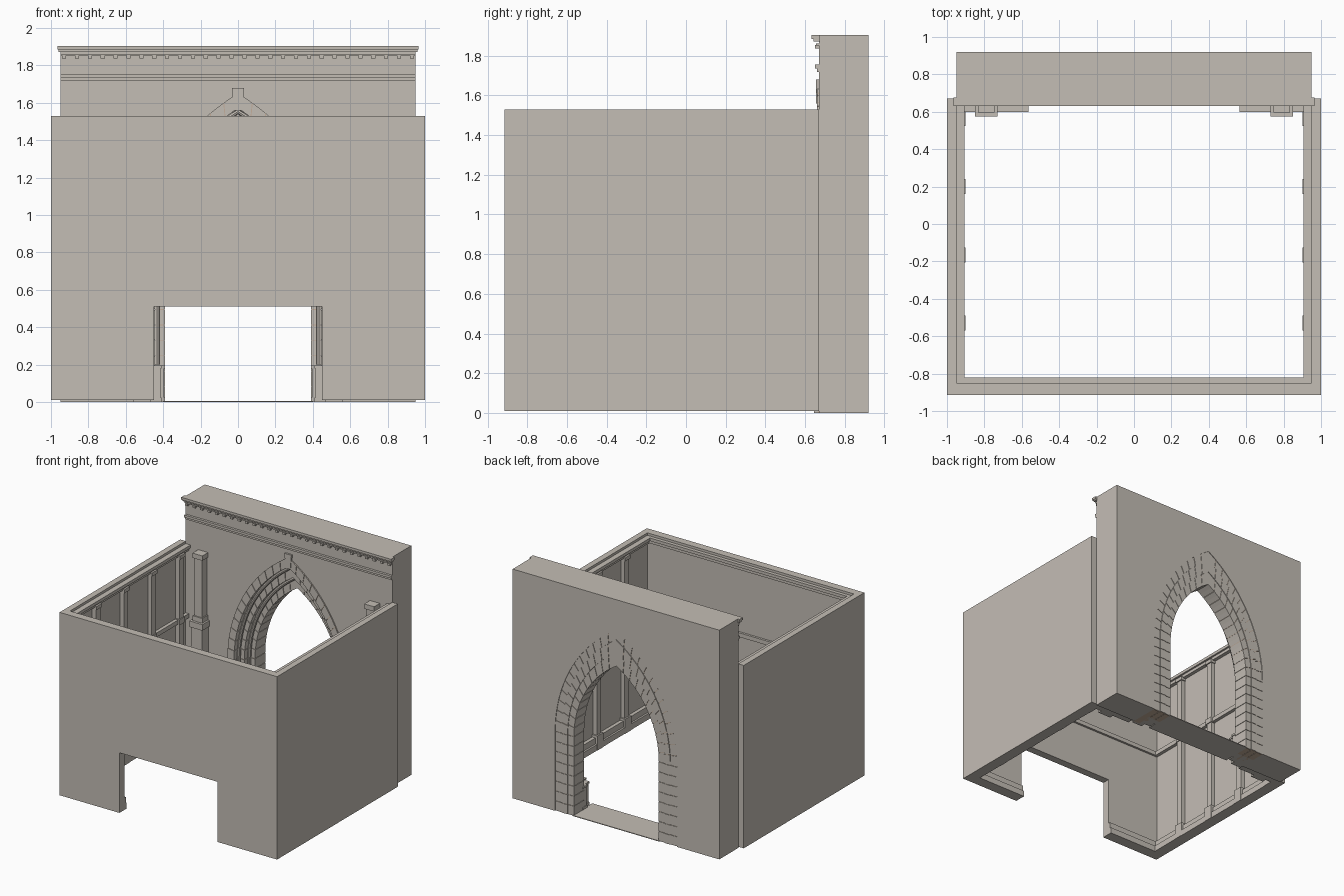
import bpy, bmesh, math

if "Cube" in bpy.data.objects:
    bpy.data.objects.remove(bpy.data.objects["Cube"])

SPRING = 0.66          # height where the pointed arch starts
BACK = 0.92            # rear face of the portal wall
WALL = 0.67            # room-side face of the portal wall

stone = bpy.data.materials.new("stone")
stone.diffuse_color = (0.55, 0.51, 0.46, 1)
stone.use_nodes = True
stone.node_tree.nodes["Principled BSDF"].inputs["Base Color"].default_value = stone.diffuse_color
warm = bpy.data.materials.new("warm_stone")
warm.diffuse_color = (0.55, 0.42, 0.32, 1)
warm.use_nodes = True
warm.node_tree.nodes["Principled BSDF"].inputs["Base Color"].default_value = warm.diffuse_color


def prism(bm, pts, y0, y1):
    """Extrude an x-z outline between two y values."""
    a = [bm.verts.new((x, y0, z)) for x, z in pts]
    b = [bm.verts.new((x, y1, z)) for x, z in pts]
    bm.faces.new(a)
    bm.faces.new(b[::-1])
    n = len(pts)
    for i in range(n):
        j = (i + 1) % n
        bm.faces.new((a[i], b[i], b[j], a[j]))


def box(bm, x0, x1, y0, y1, z0, z1):
    prism(bm, [(x0, z0), (x1, z0), (x1, z1), (x0, z1)], y0, y1)


def finish(name, bm, mirror=False, mat=stone):
    if mirror:
        dup = bmesh.ops.duplicate(bm, geom=bm.verts[:] + bm.edges[:] + bm.faces[:])
        for v in dup["geom"]:
            if isinstance(v, bmesh.types.BMVert):
                v.co.x *= -1
    bmesh.ops.recalc_face_normals(bm, faces=bm.faces)
    me = bpy.data.meshes.new(name)
    bm.to_mesh(me)
    bm.free()
    ob = bpy.data.objects.new(name, me)
    ob.data.materials.append(mat)
    bpy.context.collection.objects.link(ob)
    return ob


def arc(w, h, t0=0.0, t1=1.0, n=16):
    """Right half of a pointed arch of half-width w and rise h."""
    r = (w * w + h * h) / (2 * w)
    c = w - r
    end = math.atan2(h, -c)
    angles = [end * (t0 + (t1 - t0) * i / n) for i in range(n + 1)]
    return [(c + r * math.cos(a), SPRING + r * math.sin(a)) for a in angles]


# half-width and rise of each nested arch line, inner to outer
lines = [(0.39, 0.69), (0.445, 0.80), (0.50, 0.91), (0.56, 0.99)]
fronts = [0.78, 0.72, 0.66]
backs = [0.915, BACK, 0.915]

# portal wall with pointed opening
bm = bmesh.new()
half = arc(*lines[-1])
left = [(-x, z) for x, z in half]
prism(bm, [(0.95, 0), (0.95, 1.905), (-0.95, 1.905), (-0.95, 0), (-0.56, 0)]
      + left + half[-2::-1] + [(0.56, 0)], WALL, BACK)
finish("portal_wall", bm)

# stepped arch orders: a solid core with separate stones over it
for k in range(3):
    inner, outer = lines[k], lines[k + 1]
    f, b = fronts[k], backs[k]
    core = (inner[0] + 0.004, inner[1] + 0.006)
    bm = bmesh.new()
    prism(bm, [(core[0], 0)] + arc(*core) + arc(*outer)[::-1] + [(outer[0], 0)], f + 0.005, b - 0.004)
    finish(f"arch_core_{k + 1}", bm, True, warm)
    bm = bmesh.new()
    n = 11 + k
    for i in range(n):
        t0, t1 = (i + 0.03) / n, (i + 0.97) / n
        if i == n - 1:
            t1 = 1
        prism(bm, arc(*inner, t0, t1, 2) + arc(*outer, t0, t1, 2)[::-1], f, b)
    for i in range(8):
        z = SPRING * i / 8
        box(bm, inner[0], outer[0], f, b, z + 0.002, z + SPRING / 8 - 0.002)
    finish(f"arch_order_{k + 1}", bm, True)

# roll mouldings in the angles of the orders
for k in range(2):
    w, h = lines[k + 1][0] - 0.012, lines[k + 1][1] - 0.016
    right = [(w, 0.2)] + arc(w, h, n=20)
    path = right + [(-x, z) for x, z in right[-2::-1]]
    cu = bpy.data.curves.new(f"arch_roll_{k + 1}", "CURVE")
    cu.dimensions = "3D"
    cu.bevel_depth = 0.014
    cu.bevel_resolution = 2
    sp = cu.splines.new("POLY")
    sp.points.add(len(path) - 1)
    for p, (x, z) in zip(sp.points, path):
        p.co = (x, fronts[k] - 0.012, z, 1)
    ob = bpy.data.objects.new(cu.name, cu)
    ob.data.materials.append(stone)
    bpy.context.collection.objects.link(ob)
    bpy.context.view_layer.objects.active = ob
    ob.select_set(True)
    bpy.ops.object.convert(target="MESH")
    bpy.ops.object.shade_smooth_by_angle()
    bpy.context.object.select_set(False)

# jamb pedestals and threshold
bm = bmesh.new()
for x0, x1, y in [(0.395, 0.445, 0.745), (0.415, 0.50, 0.69), (0.47, 0.56, 0.65)]:
    box(bm, x0, x1, y, 0.80, 0, 0.18)
    box(bm, x0 - 0.006, x1, y - 0.006, 0.80, 0.18, 0.195)
    box(bm, x0 - 0.006, x1, y - 0.006, 0.80, 0, 0.025)
finish("jamb_pedestals", bm, True)
bm = bmesh.new()
box(bm, -0.40, 0.40, 0.66, BACK, 0, 0.006)
finish("threshold", bm)

# keystone
bm = bmesh.new()
prism(bm, [(-0.022, 1.56), (0.022, 1.56), (0.032, 1.68), (-0.032, 1.68)], 0.655, 0.70)
finish("keystone", bm)

# portal cornice, string course and dentils
bm = bmesh.new()
for hx, y, z0, z1 in [(0.965, 0.632, 1.885, 1.905), (0.96, 0.642, 1.872, 1.885),
                      (0.95, 0.655, 1.852, 1.862), (0.95, 0.65, 1.735, 1.755),
                      (0.95, 0.66, 1.717, 1.735)]:
    box(bm, -hx, hx, y, WALL + 0.005, z0, z1)
finish("portal_cornice", bm)
bm = bmesh.new()
for i in range(28):
    x = -0.93 + i * 1.86 / 27
    box(bm, x - 0.011, x + 0.011, 0.65, WALL + 0.005, 1.836, 1.853)
finish("dentils", bm)

# pilasters beside the arch, on tall pedestals
bm = bmesh.new()
for x0, x1, y, z0, z1 in [(0.73, 0.85, 0.575, 0.01, 0.12), (0.74, 0.84, 0.585, 0.12, 0.88),
                          (0.73, 0.85, 0.575, 0.88, 0.93), (0.745, 0.835, 0.595, 0.93, 0.97),
                          (0.755, 0.825, 0.605, 0.97, 1.45), (0.745, 0.835, 0.595, 1.45, 1.49)]:
    box(bm, x0, x1, y, WALL + 0.005, z0, z1)
finish("portal_pilasters", bm, True)
bm = bmesh.new()
box(bm, 0.57, 0.95, 0.61, WALL + 0.005, 0.01, 0.17)
box(bm, 0.565, 0.95, 0.60, WALL + 0.005, 0.17, 0.19)
finish("portal_plinth", bm, True)

# room side walls and front wall with doorway
bm = bmesh.new()
box(bm, 0.95, 1, -0.915, WALL, 0.01, 1.53)
finish("side_walls", bm, True)
bm = bmesh.new()
prism(bm, [(-0.95, 0.01), (-0.45, 0.01), (-0.45, 0.51), (0.45, 0.51), (0.45, 0.01),
           (0.95, 0.01), (0.95, 1.53), (-0.95, 1.53)], -0.915, -0.85)
finish("front_wall", bm)

# crown, dado rail and skirting around the inside
bm = bmesh.new()
for d, z0, z1 in [(0.045, 1.485, 1.51), (0.03, 1.46, 1.485), (0.028, 0.90, 0.935),
                  (0.045, 0.01, 0.06), (0.03, 0.06, 0.11)]:
    box(bm, 0.95 - d, 0.955, -0.85, WALL, z0, z1)
    if z1 > 0.5:
        box(bm, 0, 0.95, -0.855, -0.85 + d * 0.65, z0, z1)
    else:
        box(bm, 0.45, 0.95, -0.855, -0.85 + d * 0.65, z0, z1)
finish("inner_mouldings", bm, True)

# side wall pilasters
bm = bmesh.new()
for y in (-0.53, -0.165, 0.20, 0.565):
    for d, hw, z0, z1 in [(0.048, 0.04, 0.01, 0.13), (0.035, 0.028, 0.13, 1.44),
                          (0.042, 0.035, 0.895, 0.94), (0.045, 0.036, 1.44, 1.47)]:
        box(bm, 0.95 - d, 0.955, y - hw, y + hw, z0, z1)
finish("wall_pilasters", bm, True)
